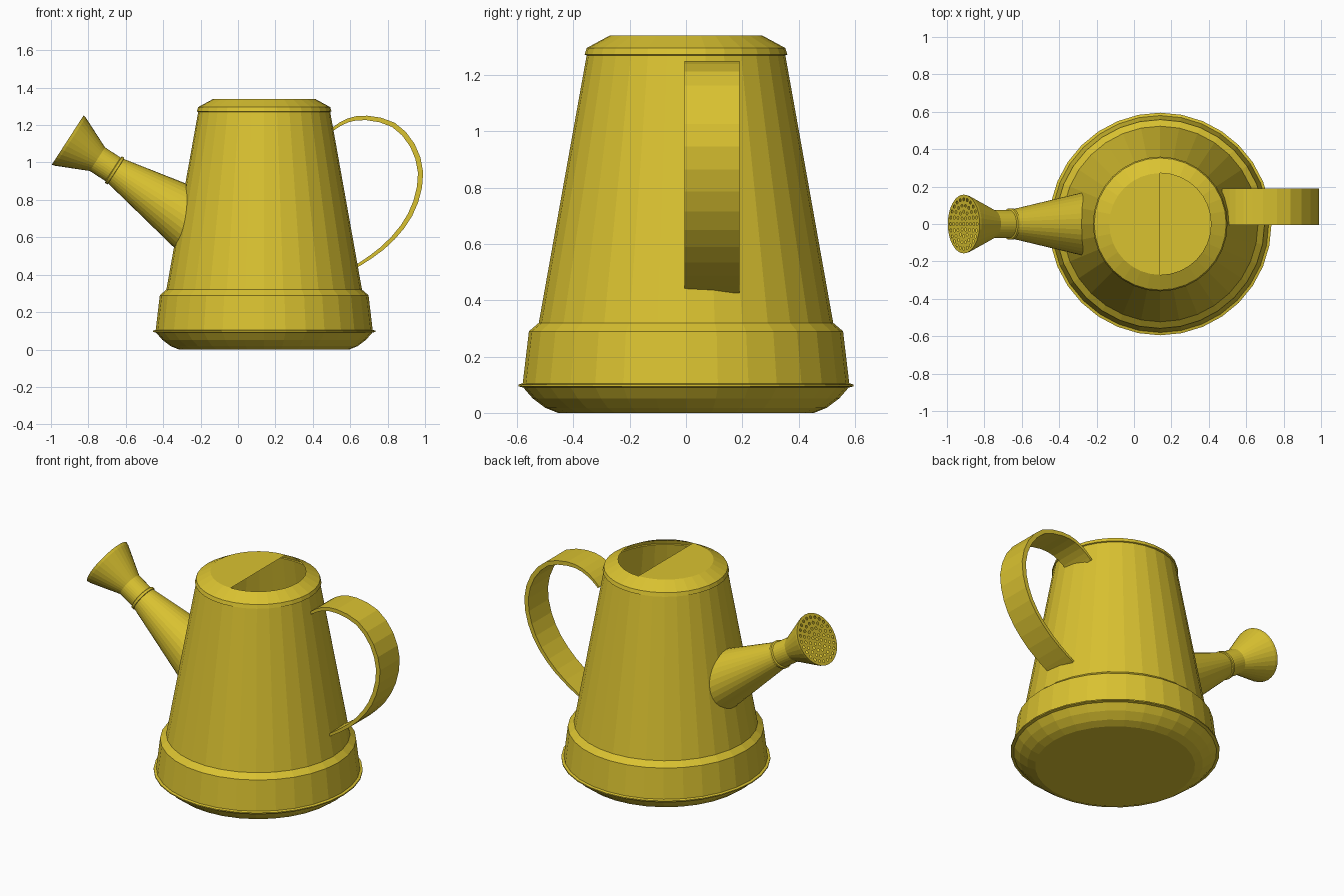
import bpy, bmesh, math
from mathutils import Vector

cube = bpy.data.objects.get("Cube")
if cube:
    bpy.data.objects.remove(cube, do_unlink=True)

yellow = bpy.data.materials.new("yellow_enamel")
yellow.use_nodes = True
COLOUR = (0.70, 0.54, 0.03, 1)
yellow.diffuse_color = COLOUR
yellow.node_tree.nodes["Principled BSDF"].inputs["Base Color"].default_value = COLOUR

BODY_X = 0.14


def finish(bm, name, location=(0, 0, 0), recalc=True):
    if recalc:
        bmesh.ops.recalc_face_normals(bm, faces=bm.faces[:])
    mesh = bpy.data.meshes.new(name)
    bm.to_mesh(mesh)
    bm.free()
    mesh.materials.append(yellow)
    obj = bpy.data.objects.new(name, mesh)
    obj.location = location
    bpy.context.collection.objects.link(obj)
    return obj


def ring(bm, centre, u, v, radius, sides):
    return [bm.verts.new(centre + radius * (u * math.cos(a) + v * math.sin(a)))
            for a in (math.tau * i / sides for i in range(sides))]


def bridge(bm, a, b):
    n = len(a)
    for i in range(n):
        j = (i + 1) % n
        bm.faces.new((a[i], a[j], b[j], b[i]))


X, Y, Z = Vector((1, 0, 0)), Vector((0, 1, 0)), Vector((0, 0, 1))

# Body: turned profile with rounded foot, flange, base band, wall and sloped lip
profile = [(0.455, 0), (0.50, 0.018), (0.545, 0.052), (0.578, 0.09),
           (0.595, 0.094), (0.595, 0.101), (0.58, 0.105), (0.558, 0.29),
           (0.523, 0.32), (0.353, 1.27), (0.36, 1.273), (0.353, 1.296),
           (0.272, 1.34)]
bm = bmesh.new()
rings = [ring(bm, Z * z, X, Y, r, 32) for r, z in profile]
bm.faces.new(rings[0][::-1])
for lower, upper in zip(rings, rings[1:]):
    bridge(bm, lower, upper)
finish(bm, "body", (BODY_X, 0, 0), recalc=False)

# Half lid covering the spout side of the opening
bm = bmesh.new()
bm.faces.new([bm.verts.new((0.272 * math.cos(a), 0.272 * math.sin(a), 1.34))
              for a in (math.pi / 2 + math.pi * i / 16 for i in range(17))])
finish(bm, "half_lid", (BODY_X, 0, 0), recalc=False)

# Spout axis, leaning outwards and upwards
axis = Vector((-0.84, 0, 0.543)).normalized()
side = axis.cross(Y)
COLLAR = Vector((-0.655, 0, 0.955))
SIDES = 32


def wall_radius(z):
    return 0.523 + (z - 0.32) * (0.353 - 0.523) / 0.95


def to_wall(point, direction):
    """Slide a point along a direction until it lies just inside the body wall."""
    p = point.copy()
    for _ in range(400):
        if math.hypot(p.x - BODY_X, p.y) < wall_radius(p.z) * 0.985:
            break
        p += direction * 0.002
    return p


# Spout: tapered tube whose root follows the body wall
bm = bmesh.new()
tip = ring(bm, COLLAR, side, Y, 0.077, SIDES)
wide = ring(bm, COLLAR - axis * 0.25, side, Y, 0.127, SIDES)
root = []
for a, b in zip(tip, wide):
    root.append(bm.verts.new(to_wall(b.co, (b.co - a.co).normalized())))
bridge(bm, root, wide)
bridge(bm, wide, tip)
finish(bm, "spout", recalc=False)

# Collar and flared rose: turned along the spout axis
bm = bmesh.new()
steps = [(-0.004, 0.077), (-0.002, 0.084), (0.012, 0.084), (0.016, 0.075),
         (0.115, 0.075), (0.288, 0.153), (0.304, 0.157)]
rings = [ring(bm, COLLAR + axis * t, side, Y, r, SIDES) for t, r in steps]
for a, b in zip(rings, rings[1:]):
    bridge(bm, a, b)
finish(bm, "rose", recalc=False)

# Rose face: disc pierced by concentric rows of small holes
bm = bmesh.new()
face_centre = COLLAR + axis * steps[-1][0]
loops = [ring(bm, face_centre, side, Y, steps[-1][1], SIDES)]
for row in range(5):
    count = max(1, 6 * row)
    for k in range(count):
        a = math.tau * k / count
        c = face_centre + 0.033 * row * (side * math.cos(a) + Y * math.sin(a))
        loops.append(ring(bm, c, side, Y, 0.009, 6))
edges = [bm.edges.new((l[i], l[(i + 1) % len(l)])) for l in loops for i in range(len(l))]
bmesh.ops.triangle_fill(bm, use_beauty=True, use_dissolve=False, edges=edges, normal=axis)
bm.normal_update()
for f in bm.faces:
    if f.normal.dot(axis) < 0:
        f.normal_flip()
finish(bm, "rose_face", recalc=False)

# Handle: flat strap swept along a smooth curve, thickest at its outer bend
path = [(0.47, 1.15), (0.51, 1.19), (0.585, 1.235), (0.69, 1.25), (0.837, 1.213),
        (0.944, 1.1), (0.99, 0.947), (0.963, 0.786), (0.89, 0.65),
        (0.78, 0.535), (0.66, 0.452), (0.61, 0.425)]
pts = [Vector((x, 0, z)) for x, z in path]
smooth = []
for i in range(len(pts) - 1):
    p0, p1, p2, p3 = (pts[max(0, min(len(pts) - 1, i + k))] for k in (-1, 0, 1, 2))
    for t in (0, 0.5):
        smooth.append(0.5 * (2 * p1 + (p2 - p0) * t + (2 * p0 - 5 * p1 + 4 * p2 - p3) * t ** 2
                             + (3 * p1 - p0 - 3 * p2 + p3) * t ** 3))
smooth.append(pts[-1])
bm = bmesh.new()
sections = []
last = len(smooth) - 1
for i, p in enumerate(smooth):
    tangent = (smooth[min(i + 1, last)] - smooth[max(i - 1, 0)]).normalized()
    inward = Y.cross(tangent)
    inner = p + inward * (0.012 + 0.016 * math.sin(math.pi * i / last))
    sections.append([bm.verts.new(q + Y * y) for q, y in
                     ((p, -0.005), (p, 0.19), (inner, 0.19), (inner, -0.005))])
for a, b in zip(sections, sections[1:]):
    bridge(bm, a, b)
bm.faces.new(sections[0])
bm.faces.new(sections[-1][::-1])
finish(bm, "handle")
